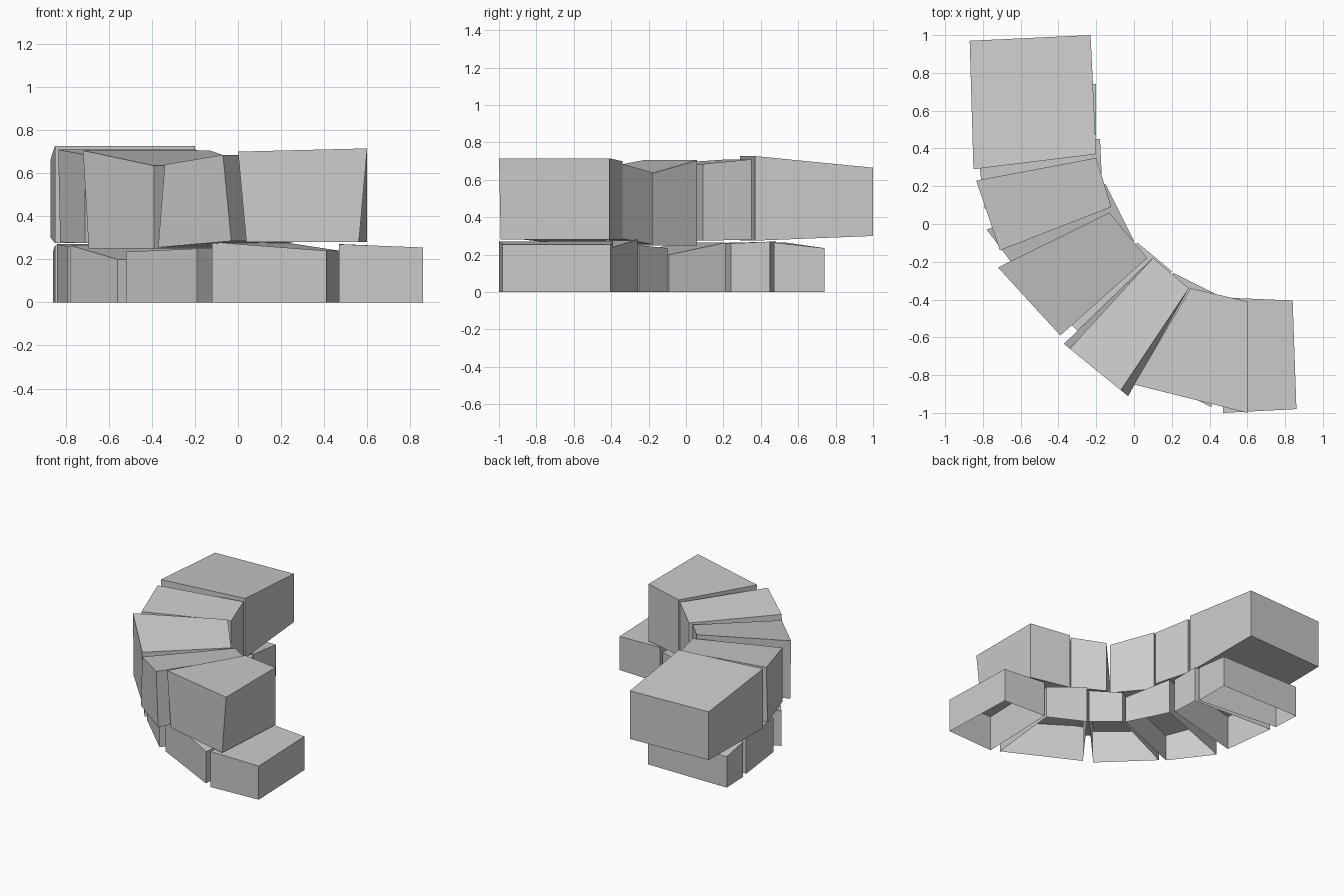
import bpy
import bmesh
from mathutils import Vector

default_cube = bpy.data.objects.get("Cube")
if default_cube:
    bpy.data.objects.remove(default_cube, do_unlink=True)


def make_material(name, color):
    material = bpy.data.materials.new(name)
    material.use_nodes = True
    material.diffuse_color = color
    shader = material.node_tree.nodes["Principled BSDF"]
    shader.inputs["Base Color"].default_value = color
    return material


stone = make_material("grey stone", (0.6, 0.6, 0.6, 1))


def make_block(name, outer, inner, top, base=(0, 0), lean=(0, 0), open_base=False):
    """Irregular stone: plan edges run from start to end along the arc.
    top and base are heights at start and end; lean slides the foot of the
    outer edge along itself."""
    outer_start, outer_end = (Vector(point) for point in outer)
    inner_start, inner_end = (Vector(point) for point in inner)
    along = (outer_end - outer_start).normalized()

    upper_plan = [outer_start, outer_end, inner_end, inner_start]
    lower_plan = [outer_start + along * lean[0], outer_end + along * lean[1],
                  inner_end, inner_start]

    def ring(plan, heights):
        start, end = heights
        return [bm.verts.new((point.x, point.y, height))
                for point, height in zip(plan, (start, end, end, start))]

    bm = bmesh.new()
    lower_ring = ring(lower_plan, base)
    upper_ring = ring(upper_plan, top)
    bottom_face = bm.faces.new(lower_ring)
    bm.faces.new(upper_ring)
    for i in range(4):
        j = (i + 1) % 4
        bm.faces.new((lower_ring[i], lower_ring[j], upper_ring[j], upper_ring[i]))
    bmesh.ops.recalc_face_normals(bm, faces=bm.faces[:])
    if open_base:
        bmesh.ops.delete(bm, geom=[bottom_face], context="FACES_ONLY")

    mesh = bpy.data.meshes.new(name)
    bm.to_mesh(mesh)
    bm.free()
    mesh.materials.append(stone)
    block = bpy.data.objects.new(name, mesh)
    bpy.context.collection.objects.link(block)
    return block


# Lower course, hollow underneath, resting on the ground
make_block("lower_back_end_block", open_base=True, top=(.235, .265),
           outer=((-.86, .74), (-.85, .53)), inner=((-.2, .74), (-.2, .47)))
make_block("lower_back_block", open_base=True, top=(.27, .26),
           outer=((-.84, .48), (-.79, .08)), inner=((-.18, .45), (-.17, .24)))
make_block("lower_back_middle_block", open_base=True, top=(.265, .2),
           outer=((-.78, -.03), (-.56, -.32)), inner=((-.15, .21), (0, -.09)))
make_block("lower_front_middle_block", open_base=True, top=(.235, .25),
           outer=((-.52, -.35), (-.19, -.67)), inner=((.02, -.1), (.2, -.25)))
make_block("lower_front_block", open_base=True, top=(.28, .24),
           outer=((-.12, -.7), (.41, -.97)), inner=((.21, -.26), (.47, -.39)))
make_block("lower_front_end_block", open_base=True, top=(.27, .255),
           outer=((.47, -1), (.86, -.98)), inner=((.49, -.39), (.84, -.405)))

# Upper course, closed stones with slightly leaning ends
make_block("upper_back_end_block", top=(.665, .727), base=(.3, .275),
           outer=((-.87, .97), (-.85, .29)), inner=((-.23, 1), (-.2, .37)))
make_block("upper_back_block", top=(.71, .685), base=(.28, .275), lean=(.03, 0),
           outer=((-.835, .23), (-.71, -.14)), inner=((-.2, .35), (-.12, .09)))
make_block("upper_middle_block", top=(.705, .635), base=(.25, .25), lean=(.04, 0),
           outer=((-.72, -.23), (-.39, -.59)), inner=((-.13, .06), (.07, -.18)))
make_block("upper_front_block", top=(.64, .685), base=(.255, .285), lean=(-.04, .05),
           outer=((-.34, -.66), (-.07, -.88)), inner=((.1, -.18), (.29, -.34)))
make_block("upper_front_end_block", top=(.7, .715), base=(.28, .28), lean=(.04, -.04),
           outer=((0, -.85), (.6, -1)), inner=((.3, -.34), (.6, -.41)))
